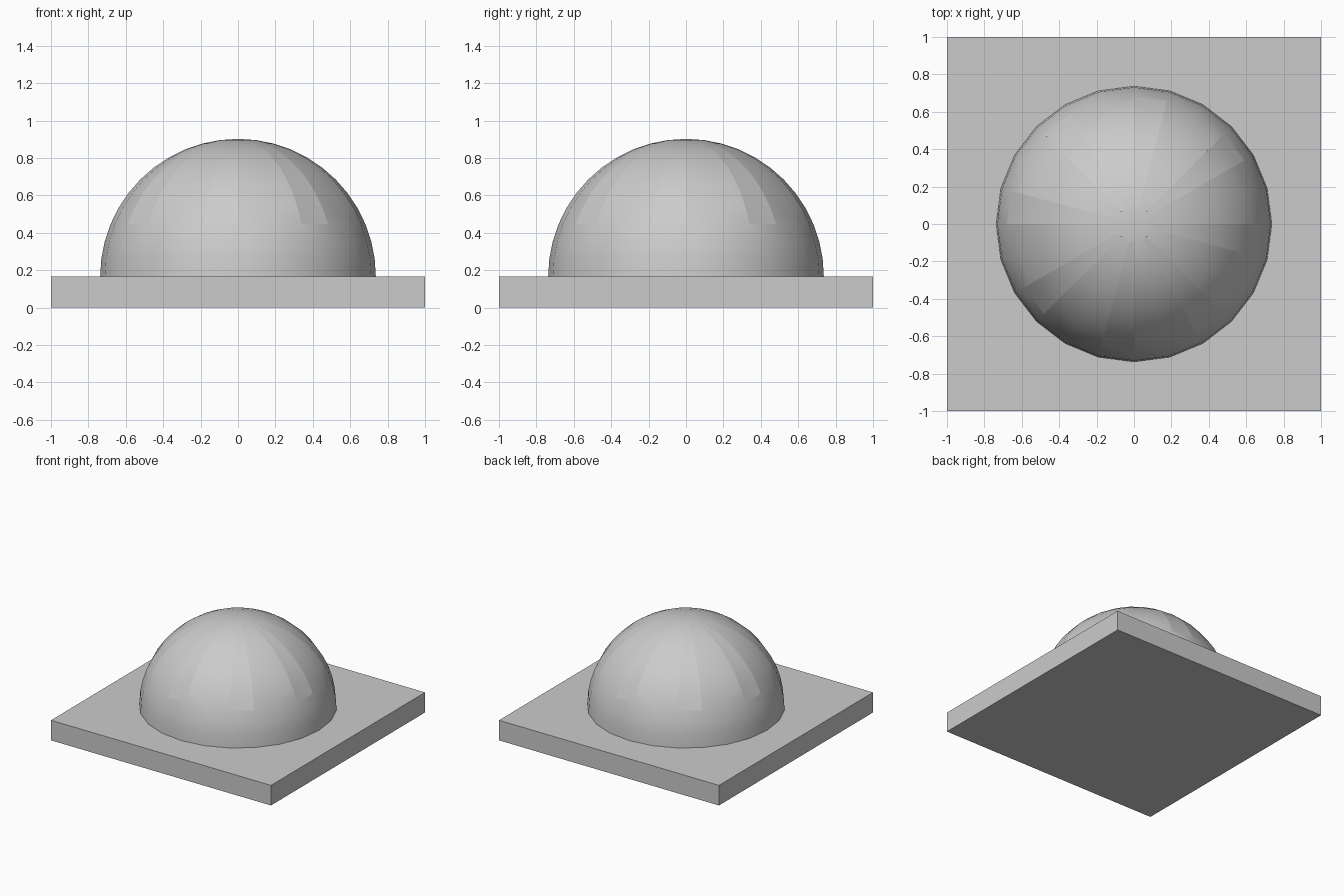
import bpy, bmesh, math
from mathutils import Vector

cube = bpy.data.objects.get("Cube")
if cube:
    bpy.data.objects.remove(cube, do_unlink=True)

RADIUS, BASE_TOP, DEPTH = 0.737, 0.165, 0.04

grey = bpy.data.materials.new("light grey")
grey.use_nodes = True
colour = (0.6, 0.6, 0.6, 1)
grey.diffuse_color = colour
next(n for n in grey.node_tree.nodes
     if n.type == 'BSDF_PRINCIPLED').inputs["Base Color"].default_value = colour


def make_object(name, bm):
    mesh = bpy.data.meshes.new(name)
    bmesh.ops.recalc_face_normals(bm, faces=bm.faces[:])
    bm.to_mesh(mesh)
    bm.free()
    mesh.materials.append(grey)
    obj = bpy.data.objects.new(name, mesh)
    bpy.context.collection.objects.link(obj)
    return obj


def extrude(bm, faces):
    """Extrude a patch of faces and return its new vertices."""
    geom = bmesh.ops.extrude_face_region(bm, geom=faces)["geom"]
    return [g for g in geom if isinstance(g, bmesh.types.BMVert)]


# Square base slab
bm = bmesh.new()
bmesh.ops.create_cube(bm, size=2)
bmesh.ops.scale(bm, vec=(1, 1, BASE_TOP / 2), verts=bm.verts[:])
bmesh.ops.translate(bm, vec=(0, 0, BASE_TOP / 2), verts=bm.verts[:])
make_object("base_slab", bm)

# Dome: upper half of a sphere
bm = bmesh.new()
bmesh.ops.create_uvsphere(bm, u_segments=24, v_segments=24, radius=RADIUS)
bmesh.ops.delete(bm, geom=[v for v in bm.verts if v.co.z < -0.001], context='VERTS')
bmesh.ops.holes_fill(bm, edges=[e for e in bm.edges if e.is_boundary], sides=0)

# Eight slots, each one segment wide, sunk towards the centre
slots = {k: [] for k in range(8)}
cap = []
for face in bm.faces:
    c = face.calc_center_median()
    if len(face.verts) == 3:
        cap.append(face)
    elif c.z > RADIUS * math.sin(math.radians(22.5)):
        segment = int(math.degrees(math.atan2(c.y, c.x)) % 360 // 15)
        if segment % 3 == 2:
            slots[segment // 3].append(face)
for faces in slots.values():
    for v in extrude(bm, faces):
        v.co *= (RADIUS - DEPTH) / RADIUS

# Round recess at the crown
bmesh.ops.inset_region(bm, faces=cap, thickness=0.034, use_even_offset=True)
for v in extrude(bm, cap):
    v.co.z -= DEPTH

bmesh.ops.translate(bm, vec=Vector((0, 0, BASE_TOP)), verts=bm.verts[:])
dome = make_object("slotted_dome", bm)
bpy.ops.object.select_all(action='DESELECT')
dome.select_set(True)
bpy.context.view_layer.objects.active = dome
bpy.ops.object.shade_smooth_by_angle(angle=math.radians(30))
